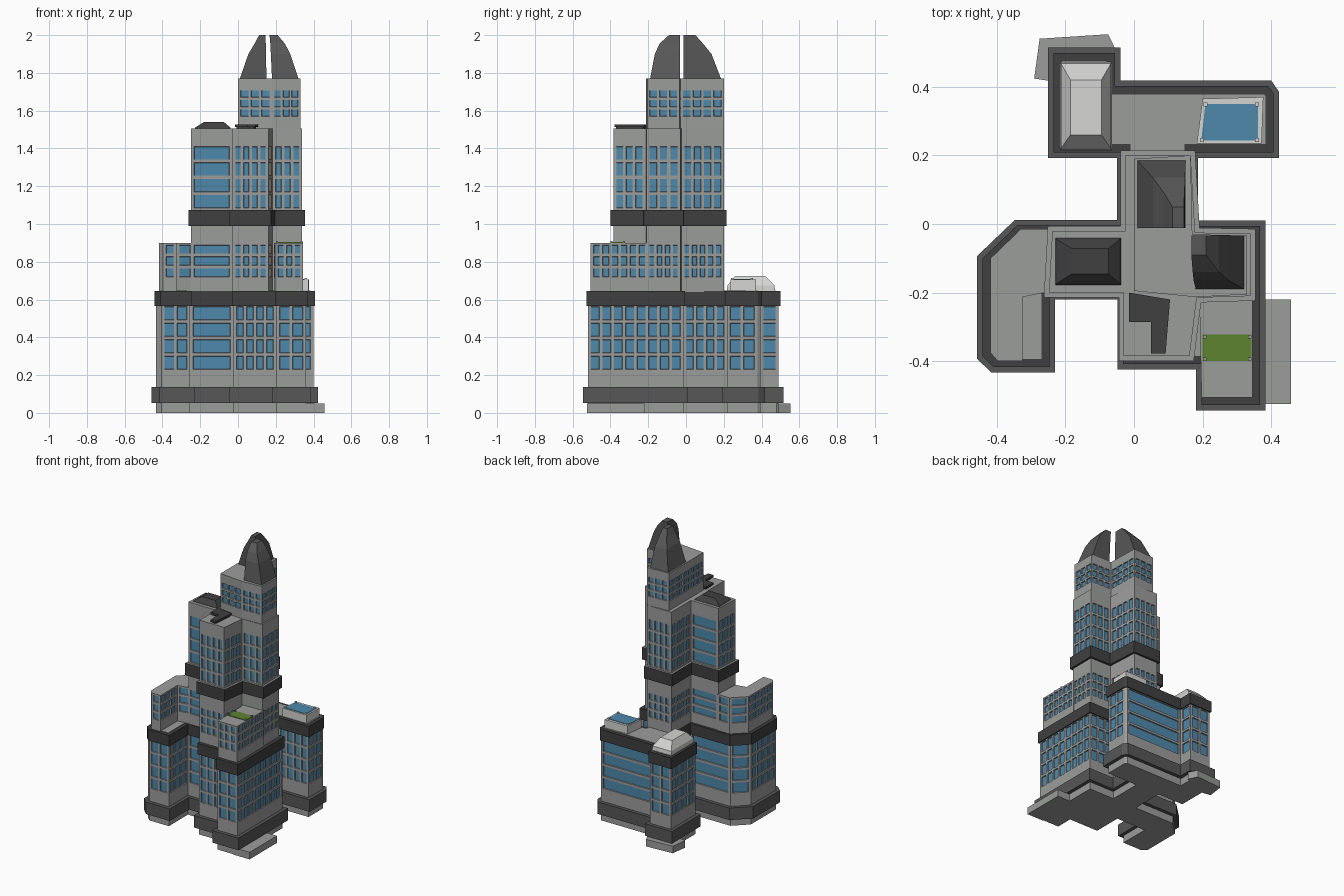
import bpy, bmesh
from mathutils import Vector

if "Cube" in bpy.data.objects:
    bpy.data.objects.remove(bpy.data.objects["Cube"])


def material(name, r, g, b):
    m = bpy.data.materials.new(name)
    m.diffuse_color = (r, g, b, 1)
    m.use_nodes = True
    m.node_tree.nodes["Principled BSDF"].inputs["Base Color"].default_value = m.diffuse_color
    return m


GREY = material("concrete grey", .33, .34, .33)
DARK = material("dark band", .05, .05, .05)
MID = material("charcoal", .095, .095, .095)
BLUE = material("window blue", .075, .25, .41)
GREEN = material("garden green", .11, .23, .03)
PALE = material("pale glass", .66, .66, .65)


def finish(name, bm, mats):
    me = bpy.data.meshes.new(name)
    bm.to_mesh(me)
    bm.free()
    for m in mats:
        me.materials.append(m)
    ob = bpy.data.objects.new(name, me)
    bpy.context.collection.objects.link(ob)
    return ob


def normal(a, b):
    d = (Vector(b) - Vector(a)).normalized()
    return Vector((-d.y, d.x))


def offset(poly, d):
    """Mitred offset of a clockwise outline; positive grows it."""
    out = []
    for i, p in enumerate(poly):
        n1 = normal(poly[i - 1], p)
        n2 = normal(p, poly[(i + 1) % len(poly)])
        q = Vector(p) + (n1 + n2) * d / (1 + n1.dot(n2))
        out.append((q.x, q.y))
    return out


def breaks(lo, hi, n, gap):
    """Start and end of n equal openings between lo and hi."""
    w = (hi - lo - gap * (n - 1)) / n
    return [v for i in range(n) for v in (lo + i * (w + gap), lo + i * (w + gap) + w)]


def prism(name, poly, z0, z1, mat, cap=None, rows=None, pitch=.065, wide=(), gap=.016):
    """Extruded clockwise outline; rows=(z low, z high, count) cuts recessed windows."""
    bm = bmesh.new()
    windows = []
    for i, a in enumerate(poly):
        b = poly[(i + 1) % len(poly)]
        a, b = Vector(a), Vector(b)
        length = (b - a).length
        us, zs = [0, length], [z0, z1]
        glazed = rows and length > .05
        if glazed:
            n = 1 if i in wide else max(1, round(length / pitch))
            us[1:1] = breaks(gap, length - gap, n, gap)
            zs[1:1] = breaks(*rows, gap)
        for j in range(len(us) - 1):
            p, q = a.lerp(b, us[j] / length), a.lerp(b, us[j + 1] / length)
            for k in range(len(zs) - 1):
                lo, hi = zs[k], zs[k + 1]
                f = bm.faces.new([bm.verts.new(v) for v in (
                    (q.x, q.y, lo), (p.x, p.y, lo), (p.x, p.y, hi), (q.x, q.y, hi))])
                if glazed and j % 2 and k % 2:
                    windows.append(f)
    top = bm.faces.new([bm.verts.new((x, y, z1)) for x, y in reversed(poly)])
    top.material_index = 2
    bm.faces.new([bm.verts.new((x, y, z0)) for x, y in poly])
    bmesh.ops.remove_doubles(bm, verts=bm.verts, dist=1e-5)
    if windows:
        bm.normal_update()
        bmesh.ops.inset_individual(bm, faces=windows, thickness=.002, depth=-.007)
        for f in windows:
            f.material_index = 1
    return finish(name, bm, [mat, BLUE, cap or mat])


def loft(name, levels, mat):
    """Stack of rectangles (x0, x1, y0, y1, z) joined into a faceted solid."""
    bm = bmesh.new()
    rings = [[bm.verts.new(v) for v in ((x0, y0, z), (x1, y0, z), (x1, y1, z), (x0, y1, z))]
             for x0, x1, y0, y1, z in levels]
    bm.faces.new(rings[0][::-1])
    bm.faces.new(rings[-1])
    for r, s in zip(rings, rings[1:]):
        for i in range(4):
            j = (i + 1) % 4
            bm.faces.new((r[i], r[j], s[j], s[i]))
    return finish(name, bm, [mat])


def box(name, x0, x1, y0, y1, z0, z1, mat):
    return loft(name, [(x0, x1, y0, y1, z0), (x0, x1, y0, y1, z1)], mat)


# Outlines, clockwise from the north-west
CORNICE = [(-.25, .515), (-.04, .515), (-.04, .418), (.40, .418), (.423, .385), (.423, .193),
           (.187, .193), (.187, .01), (.383, .01), (.383, -.544), (.18, -.544), (.18, -.424),
           (-.048, -.424), (-.048, -.22), (-.23, -.22), (-.23, -.433), (-.416, -.433),
           (-.458, -.392), (-.458, -.094), (-.347, .012), (-.05, .012), (-.05, .193), (-.25, .193)]
TOWER = [(-.025, .2), (.165, .2), (.178, -.025), (.34, -.028), (.34, -.21), (.183, -.215),
         (.162, -.385), (-.03, -.385), (-.03, -.2), (-.248, -.2), (-.238, -.02), (-.025, -.02)]
CROWN = [(0, .19), (.165, .2), (.17, -.03), (.33, -.034), (.33, -.205), (.18, -.213), (0, -.195)]
WEST = [(-.33, -.015), (-.235, -.015), (-.235, -.195), (-.325, -.213), (-.325, -.4),
        (-.397, -.4), (-.418, -.375), (-.418, -.1)]
SOUTH = [(.19, -.2), (.345, -.2), (.345, -.505), (.197, -.505)]

# Podium with its cornice, top band and roof
prism("podium", offset(CORNICE, -.024), 0, .6, GREY, rows=(.23, .563, 4), wide=(2, 13, 18, 19))
prism("lower_cornice", CORNICE, .052, .137, MID)
prism("podium_band", offset(CORNICE, -.016), .567, .645, DARK)
prism("podium_roof", offset(CORNICE, -.04), .6, .648, GREY)

# Entrance slabs
box("east_entrance_slab", .33, .458, -.525, -.22, 0, .05, GREY)
prism("north_entrance_slab", [(-.275, .54), (-.075, .553), (-.045, .49), (-.2, .41), (-.291, .424)],
      0, .05, GREY)

# Second tier wings
prism("west_wing", WEST, .64, .9, GREY, rows=(.72, .888, 3), wide=(0, 7))
prism("south_wing", SOUTH, .64, .9, GREY, rows=(.72, .888, 3), pitch=.05)

# Tower, band and crown
prism("tower_lower", TOWER, .64, 1.0, GREY, rows=(.72, .888, 3), pitch=.05, wide=(8, 10))
prism("tower_band", offset(TOWER, .014), .99, 1.075, DARK, cap=GREY)
prism("tower_upper", TOWER, 1.07, 1.505, GREY, rows=(1.085, 1.41, 4), pitch=.053, wide=(8, 10))
prism("crown", CROWN, 1.5, 1.77, GREY, rows=(1.57, 1.708, 3), pitch=.055, gap=.013)

# Twin curved spires
loft("north_spire", [(.01, .15, -.012, .185, 1.77), (.055, .149, -.012, .135, 1.9),
                     (.088, .147, -.012, .09, 1.955), (.112, .145, -.012, .05, 2.0)], MID)
loft("east_spire", [(.18, .32, -.19, -.033, 1.77), (.174, .277, -.165, -.033, 1.9),
                    (.171, .248, -.14, -.033, 1.955), (.167, .21, -.09, -.033, 2.0)], MID)

# Rooftop structures on the tower
loft("west_roof_cap", [(-.232, -.035, -.18, -.038, 1.5), (-.225, -.042, -.173, -.045, 1.512),
                       (-.18, -.075, -.145, -.072, 1.54)], DARK)
L_ROOF = [(-.015, -.2), (.105, -.22), (.092, -.378), (.05, -.378), (.05, -.285), (-.015, -.285)]
prism("south_roof_plant", offset(L_ROOF, -.008), 1.5, 1.515, DARK)
prism("south_roof_slab", L_ROOF, 1.513, 1.527, DARK)

# Glass skylight on the north-west arm
loft("skylight", [(-.215, -.065, .215, .473, .64), (-.213, -.067, .22, .468, .675),
                  (-.185, -.095, .26, .42, .725)], PALE)

# Raised pool with corner posts
prism("pool_surround", [(.2, .365), (.377, .37), (.372, .235), (.183, .235)], .64, .705, PALE)
prism("pool_water", [(.208, .35), (.362, .35), (.362, .243), (.196, .243)], .7, .708, BLUE)
for x, y in ((.208, .348), (.358, .348), (.198, .245), (.358, .245)):
    box("pool_post", x - .006, x + .006, y - .006, y + .006, .7, .715, PALE)

# Roof garden with corner posts
box("roof_garden", .2, .343, -.4, -.322, .895, .904, GREEN)
for x in (.206, .337):
    for y in (-.394, -.328):
        box("garden_post", x - .005, x + .005, y - .005, y + .005, .895, .91, GREY)
